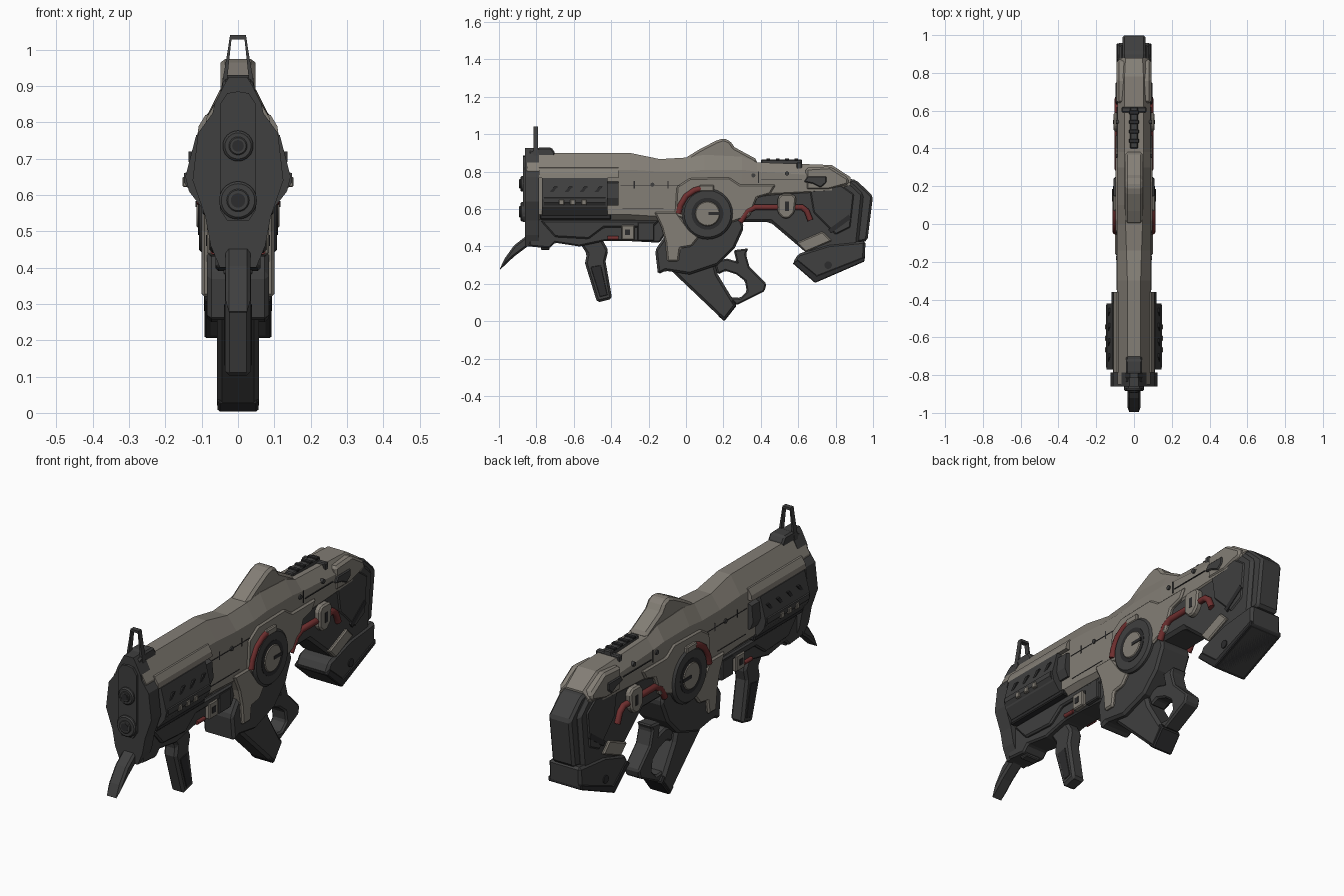
import bpy, bmesh, math

cube = bpy.data.objects.get("Cube")
if cube:
    bpy.data.objects.remove(cube, do_unlink=True)


def material(name, r, g, b):
    m = bpy.data.materials.new(name)
    m.use_nodes = True
    m.diffuse_color = (r, g, b, 1)
    bsdf = next(n for n in m.node_tree.nodes if n.type == 'BSDF_PRINCIPLED')
    bsdf.inputs["Base Color"].default_value = (r, g, b, 1)
    bsdf.inputs["Roughness"].default_value = 0.6
    return m


GRAY = material("warm gray", .23, .21, .18)
DARK = material("charcoal", .05, .05, .05)
BLACK = material("near black", .025, .025, .026)
RED = material("dull red", .16, .028, .028)


def finish(name, bm, mat, bevel=0.0, mirror=False):
    bmesh.ops.recalc_face_normals(bm, faces=bm.faces[:])
    me = bpy.data.meshes.new(name)
    bm.to_mesh(me)
    bm.free()
    me.materials.append(mat)
    ob = bpy.data.objects.new(name, me)
    bpy.context.collection.objects.link(ob)
    if bevel:
        mod = ob.modifiers.new("Bevel", 'BEVEL')
        mod.width, mod.segments = bevel, 1
        mod.limit_method = 'ANGLE'
    if mirror:
        ob.modifiers.new("Mirror", 'MIRROR').use_mirror_merge = False
    return ob


def smooth(ob):
    bpy.ops.object.select_all(action='DESELECT')
    ob.select_set(True)
    bpy.context.view_layer.objects.active = ob
    bpy.ops.object.shade_smooth_by_angle(angle=math.radians(40))


def extrude(bm, verts, offset):
    face = bm.faces.new([bm.verts.new(v) for v in verts])
    new = bmesh.ops.extrude_face_region(bm, geom=[face])["geom"]
    moved = [v for v in new if isinstance(v, bmesh.types.BMVert)]
    bmesh.ops.translate(bm, verts=moved, vec=offset)


def side_profile(name, pts, half, mat, bevel=.008):
    """Side outline (y, z) spanning the full width."""
    bm = bmesh.new()
    extrude(bm, [(-half, y, z) for y, z in pts], (2 * half, 0, 0))
    return finish(name, bm, mat, bevel)


def box(name, y0, y1, z0, z1, half, mat, bevel=.005):
    return side_profile(name, [(y0, z0), (y1, z0), (y1, z1), (y0, z1)], half, mat, bevel)


def front_profile(name, pts, y0, y1, mat):
    """Front half outline (x, z) run along y and mirrored."""
    bm = bmesh.new()
    extrude(bm, [(x, y0, z) for x, z in pts], (0, y1 - y0, 0))
    return finish(name, bm, mat, 0, True)


def disc(name, axis, radius, lo, hi, y, z, mat, bevel=.006):
    """Round part along 'X' (centred at y, z) or 'Y' (centred at x=0, z)."""
    bm = bmesh.new()
    ring = [(radius * math.cos(i * math.tau / 32), radius * math.sin(i * math.tau / 32)) for i in range(32)]
    if axis == 'X':
        extrude(bm, [(lo, y + a, z + b) for a, b in ring], (hi - lo, 0, 0))
    else:
        extrude(bm, [(a, lo, z + b) for a, b in ring], (0, hi - lo, 0))
    ob = finish(name, bm, mat, bevel)
    smooth(ob)
    return ob


def hose(name, pts, x, radius, mat):
    cu = bpy.data.curves.new(name, 'CURVE')
    cu.dimensions = '3D'
    cu.bevel_depth, cu.bevel_resolution, cu.use_fill_caps = radius, 3, True
    sp = cu.splines.new('POLY')
    sp.points.add(len(pts) - 1)
    for p, (y, z) in zip(sp.points, pts):
        p.co = (x, y, z, 1)
    ob = bpy.data.objects.new(name, cu)
    bpy.context.collection.objects.link(ob)
    cu.materials.append(mat)
    bpy.ops.object.select_all(action='DESELECT')
    ob.select_set(True)
    bpy.context.view_layer.objects.active = ob
    bpy.ops.object.convert(target='MESH')
    smooth(bpy.context.view_layer.objects.active)


# Upper shell: y, top z, top half width, shoulder z, side half width, bottom z
sections = [(-.85, .90, .035, .81, .088, .54), (-.30, .90, .035, .81, .09, .54),
            (-.14, .867, .04, .80, .09, .53), (0, .875, .045, .80, .09, .50),
            (.10, .89, .05, .81, .09, .53), (.30, .88, .05, .81, .09, .60),
            (.38, .85, .05, .80, .088, .65), (.78, .835, .05, .775, .086, .67),
            (.88, .77, .045, .74, .08, .70)]
bm = bmesh.new()
rings = []
for y, zt, wt, zs, ws, zb in sections:
    half = [(wt, zt), (ws, zs), (ws, zb + .03), (ws - .03, zb)]
    loop = half + [(-x, z) for x, z in reversed(half)]
    rings.append([bm.verts.new((x, y, z)) for x, z in loop])
for a, b in zip(rings, rings[1:]):
    for i in range(8):
        j = (i + 1) % 8
        bm.faces.new((a[i], a[j], b[j], b[i]))
bm.faces.new(rings[0])
bm.faces.new(rings[-1])
finish("upper_shell", bm, GRAY)

# Raised gray parts
side_profile("rear_sight_hump", [(-.01, .84), (.0, .875), (.07, .918), (.16, .965), (.20, .978),
             (.235, .965), (.26, .93), (.38, .865), (.38, .84)], .048, GRAY, .018)
box("hump_lens", .235, .262, .885, .93, .025, BLACK)
side_profile("side_panel", [(-.06, .56), (-.05, .72), (.02, .765), (.23, .77), (.29, .73), (.48, .73),
             (.45, .68), (.38, .66), (.34, .56), (.25, .53), (.05, .53)], .098, GRAY)
side_profile("stock_cover", [(.64, .70), (.64, .82), (.77, .828), (.87, .765), (.87, .73), (.76, .70)],
             .092, GRAY, .012)
side_profile("pivot_arm", [(-.17, .585), (-.05, .585), (.02, .49), (.07, .45), (.03, .40), (-.03, .39),
             (-.04, .32), (-.10, .32), (-.11, .42), (-.13, .50)], .10, GRAY)

# Front end
front_profile("front_plate", [(0, .925), (.025, .925), (.04, .90), (.065, .85), (.07, .825), (.11, .77),
              (.125, .64), (.09, .54), (.075, .46), (.05, .40), (0, .40)], -.86, -.785, DARK)
front_profile("muzzle_plate", [(0, .885), (.03, .88), (.05, .85), (.05, .56), (.03, .53), (0, .53)],
              -.872, -.85, DARK)
for label, z, r in (("upper", .735, .042), ("lower", .585, .052)):
    disc(label + "_muzzle", 'Y', r, -.885, -.84, 0, z, DARK)
    disc(label + "_muzzle_step", 'Y', r * .6, -.892, -.84, 0, z, DARK, .003)
    disc(label + "_bore", 'Y', r * .38, -.894, -.84, 0, z, BLACK, 0)
front_profile("front_sight_hoop", [(0, 1.04), (.022, 1.04), (.028, 1.0), (.05, .87), (.035, .87),
              (.018, 1.028), (0, 1.028)], -.815, -.79, DARK)
side_profile("front_sight_base", [(-.84, .86), (-.84, .91), (-.78, .93), (-.72, .93), (-.70, .90), (-.70, .86)],
             .042, DARK)
side_profile("bayonet", [(-1, .27), (-.97, .335), (-.92, .405), (-.83, .475), (-.78, .49), (-.78, .41),
             (-.84, .405), (-.92, .345)], .035, DARK, .01)

# Side rail boxes
front_profile("rail_box", [(.06, .78), (.115, .765), (.145, .65), (.135, .61), (.10, .565), (.06, .565)],
              -.77, -.42, DARK)
front_profile("rail_cover", [(.06, .825), (.09, .82), (.108, .79), (.112, .765), (.06, .765)], -.785, -.36, GRAY)
front_profile("rail_tail", [(.06, .76), (.11, .74), (.118, .66), (.10, .62), (.06, .62)], -.43, -.36, DARK)
front_profile("rail_ridge", [(.13, .665), (.148, .66), (.149, .635), (.135, .615)], -.76, -.43, DARK)
for y in (-.665, -.605, -.545):
    box("rail_stud", y - .014, y + .014, .622, .65, .153, GRAY, .003)
for y in (-.73, -.65, -.57, -.49):
    side_profile("rail_vent", [(y, .69), (y + .02, .69), (y + .045, .72), (y + .025, .72)], .136, BLACK, 0)
box("rail_lower_strip", -.78, -.40, .545, .572, .098, BLACK)

# Underside frame and foregrip
side_profile("lower_frame", [(-.84, .55), (-.84, .40), (-.73, .39), (-.70, .42), (-.57, .40), (-.43, .43),
             (-.33, .43), (-.14, .42), (-.05, .56)], .062, DARK)
side_profile("lower_frame_rib", [(-.78, .54), (-.70, .45), (-.52, .44), (-.44, .50), (-.18, .50), (-.14, .54)],
             .078, DARK)
box("front_foot", -.775, -.73, .38, .42, .04, DARK)
box("frame_bracket", -.345, -.275, .435, .515, .085, GRAY)
box("bracket_window", -.325, -.30, .46, .49, .088, BLACK, 0)
box("frame_block", -.26, -.17, .43, .53, .08, DARK)
hose("frame_pin", [(-.42, .445), (-.36, .445)], .066, .01, RED)
hose("frame_pin", [(-.42, .445), (-.36, .445)], -.066, .01, RED)
side_profile("foregrip", [(-.57, .42), (-.53, .36), (-.54, .31), (-.475, .10), (-.395, .12), (-.43, .32),
             (-.415, .38), (-.45, .44)], .036, DARK, .012)
side_profile("foregrip_inset", [(-.51, .29), (-.46, .13), (-.42, .14), (-.455, .30)], .039, BLACK, .002)

# Pivot housing, ring and pistol grip
side_profile("pivot_housing", [(-.165, .38), (-.15, .25), (-.11, .27), (.02, .25), (.17, .30), (.26, .39), (.31, .50),
             (.25, .68), (.07, .70), (-.03, .57), (-.11, .46)], .085, DARK, .012)
disc("pivot_ring", 'X', .137, -.108, .108, .115, .575, DARK, .012)
disc("pivot_recess", 'X', .085, -.110, .110, .115, .575, BLACK, 0)
disc("pivot_disc", 'X', .068, -.114, .114, .115, .575, GRAY)
box("pivot_slot", .12, .185, .567, .583, .117, BLACK, 0)
side_profile("pistol_grip", [(-.10, .29), (.0, .33), (.15, .32), (.17, .25), (.27, .085), (.205, 0)],
             .058, DARK, .014)
side_profile("grip_base", [(.17, .03), (.25, .115), (.272, .085), (.205, 0)], .056, BLACK, .006)
side_profile("hand_guard", [(.15, .32), (.22, .335), (.27, .32), (.255, .38), (.335, .39), (.32, .36), (.34, .29),
             (.43, .20), (.42, .16), (.27, .085), (.225, .13), (.29, .125), (.325, .16), (.315, .215),
             (.27, .25), (.21, .27), (.17, .25)], .042, DARK)

# Stock, butt pad and rear magazine
side_profile("stock", [(.27, .53), (.45, .53), (.58, .42), (.65, .36), (.92, .40), (.95, .68), (.87, .755),
             (.66, .71), (.27, .67)], .08, DARK, .015)
side_profile("stock_panel", [(.66, .70), (.83, .73), (.90, .68), (.88, .50), (.80, .46), (.68, .58)],
             .086, DARK)
side_profile("stock_slot", [(.76, .49), (.87, .57), (.885, .55), (.775, .47)], .089, BLACK, 0)
side_profile("butt_pad", [(.86, .765), (.91, .755), (1, .67), (.97, .43), (.88, .41)], .062, DARK, .012)
side_profile("rear_magazine", [(.57, .31), (.60, .36), (.76, .41), (.96, .43), (.955, .32), (.69, .205)],
             .088, DARK, .012)
side_profile("magazine_floor", [(.57, .31), (.595, .33), (.70, .245), (.955, .345), (.955, .32), (.69, .205)],
             .092, BLACK, .004)
side_profile("magazine_plate", [(.59, .42), (.73, .48), (.78, .43), (.64, .37)], .092, GRAY, .006)
disc("magazine_pin", 'X', .02, -.093, .093, .76, .30, BLACK, 0)

# Hoses and their latch on both sides
for s in (-1, 1):
    hose("front_hose", [(-.04, .575), (-.03, .62), (0, .67), (.045, .70), (.08, .71)], s * .098, .016, RED)
    hose("rear_hose", [(.29, .53), (.33, .59), (.37, .61), (.62, .61), (.645, .59), (.665, .54)], s * .086, .016, RED)
box("front_hose_collar", .07, .15, .695, .728, .112, GRAY)
side_profile("hose_latch", [(.49, .58), (.49, .66), (.51, .68), (.57, .68), (.59, .66), (.58, .58), (.55, .55),
             (.52, .55)], .108, GRAY)
box("latch_window", .53, .55, .59, .64, .110, BLACK, 0)

# Top rail, catches and panel seams
box("top_rail", .40, .62, .83, .865, .022, DARK)
for y in (.43, .48, .53, .58):
    box("rail_notch", y, y + .02, .86, .871, .026, BLACK, .002)
box("rail_stop", .59, .62, .80, .85, .065, DARK)
side_profile("rear_catch", [(.63, .745), (.65, .775), (.75, .775), (.75, .74), (.72, .715), (.68, .735)],
             .098, DARK, .005)
for y0, y1, z0, z1 in ((-.35, -.02, .725, .729), (-.28, -.274, .71, .75), (-.10, -.094, .71, .75),
                       (-.34, -.12, .60, .604), (.385, .39, .74, .80), (.40, .62, .755, .759)):
    box("panel_seam", y0, y1, z0, z1, .0915, BLACK, 0)
for y, z in ((-.18, .73), (.36, .78), (.54, .79)):
    disc("shell_bolt", 'X', .011, -.096, .096, y, z, DARK, 0)
